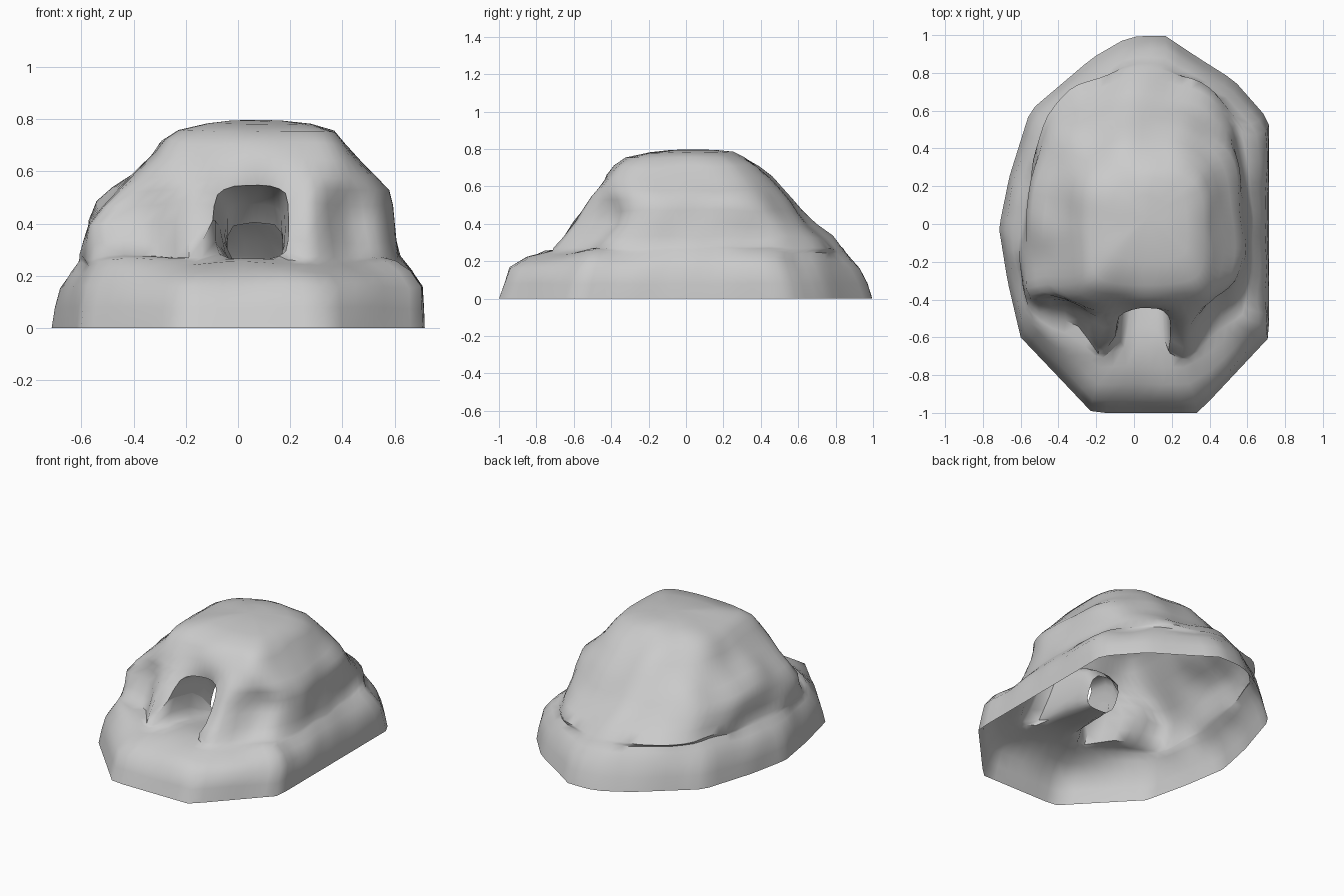
import bpy, bmesh, math
from mathutils import Vector, noise

cube = bpy.data.objects.get("Cube")
if cube:
    bpy.data.objects.remove(cube)

stone = bpy.data.materials.new("grey stone")
stone.use_nodes = True
grey = (0.6, 0.6, 0.6, 1)
stone.diffuse_color = grey
stone.node_tree.nodes["Principled BSDF"].inputs["Base Color"].default_value = grey

COLS = 80
CX = 0.05

# Footprint on the ground, counter-clockwise from the right side
footprint = [(.715, -.6), (.715, .55), (.53, .76), (.34, .88), (.16, 1), (-.03, .99),
             (-.22, .88), (-.55, .6), (-.66, .25), (-.715, -.02), (-.67, -.3),
             (-.6, -.6), (-.4, -.81), (-.22, -1), (.34, -1)]

# Height, left, right, front and back extents, squareness
levels = [(0, -.715, .715, -1, 1, 0),
          (.08, -.705, .71, -.97, .97, 0),
          (.16, -.69, .70, -.94, .93, 0),
          (.215, -.65, .665, -.85, .885, .1),
          (.25, -.615, .63, -.76, .85, .3),
          (.262, -.605, .62, -.64, .84, .6),
          (.275, -.595, .61, -.52, .82, 1),
          (.33, -.58, .60, -.48, .77, 1),
          (.4, -.565, .59, -.455, .69, 1),
          (.47, -.53, .58, -.44, .62, 1),
          (.53, -.475, .565, -.435, .565, 1),
          (.58, -.41, .52, -.435, .52, 1),
          (.65, -.335, .46, -.42, .46, 1),
          (.71, -.295, .41, -.385, .39, 1),
          (.755, -.235, .37, -.325, .31, .9),
          (.782, -.13, .28, -.2, .25, .7),
          (.795, -.03, .17, -.08, .15, .5)]


def footprint_point(c, s):
    """Where a ray from the centre meets the footprint."""
    for (ax, ay), (bx, by) in zip(footprint, footprint[1:] + footprint[:1]):
        ax, bx = ax - CX, bx - CX
        ex, ey = bx - ax, by - ay
        det = c * ey - s * ex
        if abs(det) < 1e-9:
            continue
        r = (ax * ey - ay * ex) / det
        t = (ax * s - ay * c) / det
        if r > 0 and -1e-6 <= t <= 1 + 1e-6:
            return r * c, r * s


def ring_point(angle, level):
    z, x0, x1, y0, y1, square = level
    c, s = math.cos(angle), math.sin(angle)
    bx, by = footprint_point(c, s)
    bx /= (.715 - CX) if bx > 0 else (.715 + CX)
    # Boxy upper front, rounder back
    n = 5 if s < 0 else 2.7
    r = (abs(c) ** n + abs(s) ** n) ** (-1 / n)
    w = square if s < 0 else square * .8
    ux, uy = bx + (r * c - bx) * w, by + (r * s - by) * w
    x = CX + ux * ((x1 - CX) if ux > 0 else (CX - x0))
    return Vector((x, uy * (y1 if uy > 0 else -y0), z))


def bump(p, centre, size):
    return math.exp(-sum(((a - b) / d) ** 2 for a, b, d in zip(p, centre, size)))


def sculpt(p):
    """Buttresses beside the doorway, corner boulders and soft lumps."""
    x, y, z = p
    q = p.copy()
    if y < -.3 and .255 < z < .63:
        # Buttress faces lean back from the ledge to the brow
        face = -.71 + .8 * (z - .27)
        reach = max(bump((x,), (-.16,), (.11,)), bump((x,), (.265,), (.11,)))
        q.y += reach * min(0, face - y)
    q.x -= .05 * bump(p, (-.55, -.42, .4), (.2, .13, .08))
    q.y += .07 * bump(p, (.46, -.45, .42), (.11, .2, .1))
    q.y += .05 * bump(p, (-.38, -.45, .42), (.11, .2, .1))
    q.x -= .03 * bump(p, (.6, .35, .36), (.2, .22, .1))
    q.x += .04 * bump(p, (-.58, .3, .3), (.2, .3, .08))
    amount = .025 * min(1, z / .25)
    q += noise.noise_vector(p * 4.5) * amount * (.3 if z > .74 else 1)
    return q


# Rock shell, open underneath
bm = bmesh.new()
rings = [[bm.verts.new(sculpt(ring_point(math.tau * (i + .5) / COLS, lv)))
          for i in range(COLS)] for lv in levels]
for low, high in zip(rings, rings[1:]):
    for i in range(COLS):
        j = (i + 1) % COLS
        bm.faces.new((low[i], low[j], high[j], high[i]))
top = bm.verts.new((.07, .03, .798))
for i in range(COLS):
    bm.faces.new((rings[-1][i], rings[-1][(i + 1) % COLS], top))

# Doorway opening
door = []
for f in bm.faces:
    m = f.calc_center_median()
    if -.09 < m.x < .19 and m.y < -.3 and .275 < m.z < .54:
        door.append(f)
bmesh.ops.delete(bm, geom=door, context='FACES')
rim = [e for e in bm.edges if e.is_boundary and e.verts[0].co.z > .1]


def shape_loop(verts, centre, half, y=None, push=1):
    """Move a loop onto a rounded rectangle in a plane leaning to the back."""
    for v in verts:
        a = math.atan2((v.co.z - .41) / .15, (v.co.x - .05) / .14)
        c, s = math.cos(a), math.sin(a)
        r = (abs(c) ** 3.5 + abs(s) ** 3.5) ** (-1 / 3.5)
        target = (centre[0] + r * c * half[0], centre[1] + r * s * half[1])
        v.co.x += (target[0] - v.co.x) * push
        v.co.z += (target[1] - v.co.z) * push
        if y is not None:
            v.co.y = y + .5 * (v.co.z - centre[1])


# Tunnel narrowing to a small hole inside
shape_loop({v for e in rim for v in e.verts}, (.05, .405), (.14, .145), push=.8)
for centre, half, y in (((.055, .385), (.125, .14), -.38),
                        ((.06, .355), (.115, .12), -.29),
                        ((.065, .315), (.105, .09), -.21)):
    made = bmesh.ops.extrude_edge_only(bm, edges=rim)["geom"]
    rim = [g for g in made if isinstance(g, bmesh.types.BMEdge) and g.is_boundary]
    shape_loop({v for e in rim for v in e.verts}, centre, half, y)

bmesh.ops.recalc_face_normals(bm, faces=bm.faces)
mesh = bpy.data.meshes.new("cave_rock")
bm.to_mesh(mesh)
bm.free()
mesh.materials.append(stone)
rock = bpy.data.objects.new("cave_rock", mesh)
bpy.context.collection.objects.link(rock)
bpy.context.view_layer.objects.active = rock
rock.select_set(True)
bpy.ops.object.shade_smooth_by_angle(angle=math.radians(50))
